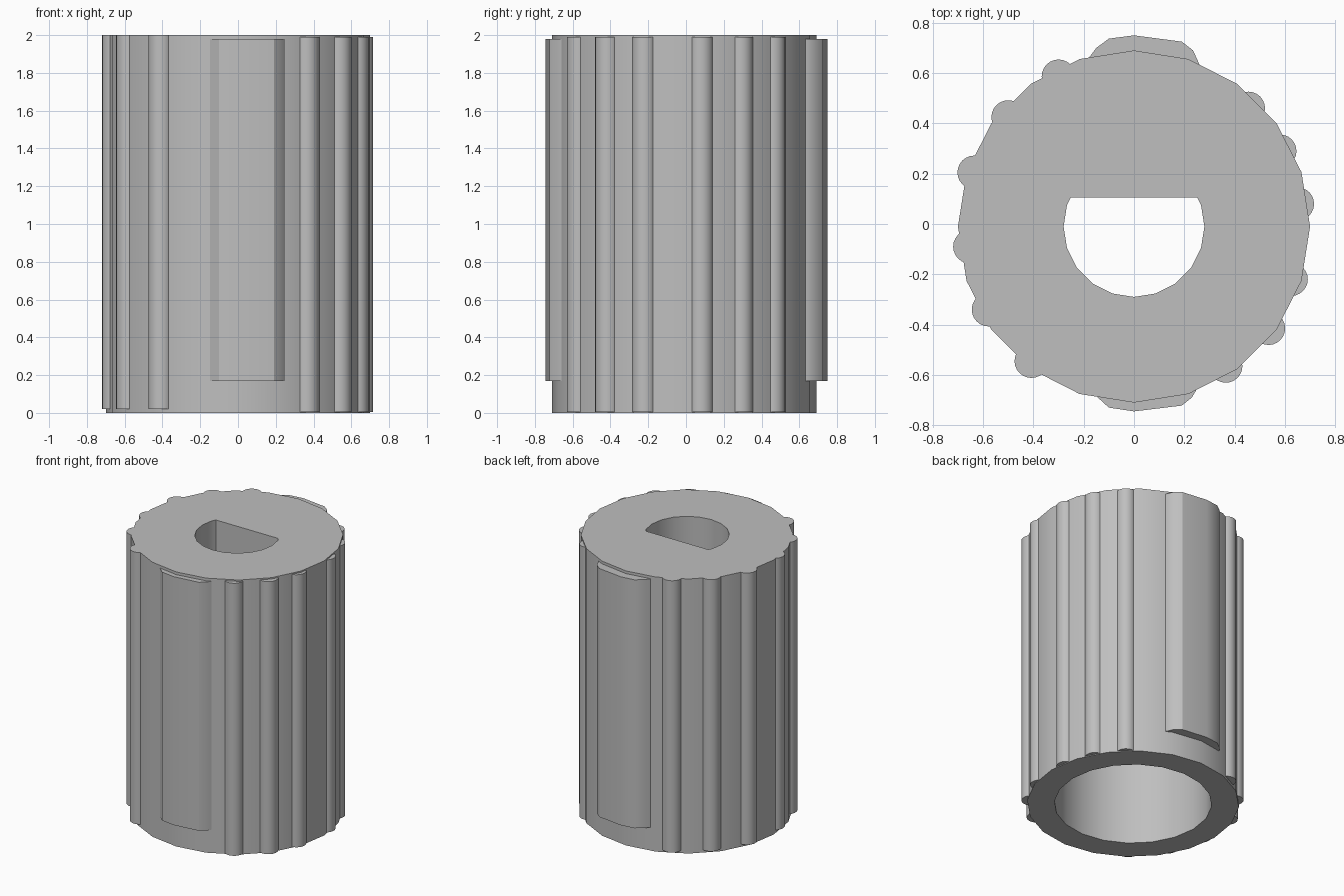
import bpy
import bmesh
import math
from mathutils import Vector

if "Cube" in bpy.data.objects:
    bpy.data.objects.remove(bpy.data.objects["Cube"])

GREY = (0.52, 0.52, 0.52, 1)
mat = bpy.data.materials.new("plain grey")
mat.use_nodes = True
mat.diffuse_color = GREY
mat.node_tree.nodes["Principled BSDF"].inputs["Base Color"].default_value = GREY

SIDES = 20
MID_Y = -0.01  # axis of the sleeve


def finish(name, bm):
    bmesh.ops.recalc_face_normals(bm, faces=bm.faces)
    mesh = bpy.data.meshes.new(name)
    bm.to_mesh(mesh)
    bm.free()
    mesh.materials.append(mat)
    obj = bpy.data.objects.new(name, mesh)
    bpy.context.collection.objects.link(obj)
    bpy.ops.object.select_all(action="DESELECT")
    obj.select_set(True)
    bpy.context.view_layer.objects.active = obj
    bpy.ops.object.shade_smooth_by_angle(angle=math.radians(30))


def circle(radius, sides=SIDES, cx=0.0, cy=MID_Y):
    steps = [2 * math.pi * i / sides for i in range(sides)]
    return [(cx + radius * math.cos(a), cy + radius * math.sin(a)) for a in steps]


def prism(name, outline, bottom, top):
    bm = bmesh.new()
    face = bm.faces.new([bm.verts.new((x, y, bottom)) for x, y in outline])
    grown = bmesh.ops.extrude_face_region(bm, geom=[face], use_keep_orig=True)
    moved = [v for v in grown["geom"] if isinstance(v, bmesh.types.BMVert)]
    bmesh.ops.translate(bm, verts=moved, vec=Vector((0, 0, top - bottom)))
    finish(name, bm)


# Sleeve: outer wall, round bore from below, D-shaped hole through the top
FLAT_Y = 0.105
d_hole = []
for x, y in circle(0.28):
    d_hole.append((x * 1.11, FLAT_Y) if y > FLAT_Y else (x, y))
outer, bore = circle(0.70), circle(0.52)
BORE_TOP = 1.0
levels = [(outer, 0), (outer, 2), (d_hole, 2), (d_hole, BORE_TOP), (bore, BORE_TOP), (bore, 0)]

bm = bmesh.new()
rings = [[bm.verts.new((x, y, z)) for x, y in ring] for ring, z in levels]
for i, low in enumerate(rings):
    high = rings[(i + 1) % len(rings)]
    for j in range(SIDES):
        k = (j + 1) % SIDES
        bm.faces.new((low[j], low[k], high[k], high[j]))
finish("sleeve", bm)

# Rounded grip ridges along both sides
left_ridges = [(0.455, 0.46), (0.58, 0.29), (0.65, 0.08),
               (0.625, -0.22), (0.535, -0.415), (0.365, -0.565)]
right_ridges = [(-0.30, 0.587), (-0.50, 0.425), (-0.635, 0.205),
                (-0.652, -0.09), (-0.578, -0.34), (-0.408, -0.545)]
for n, (x, y) in enumerate(left_ridges):
    prism(f"left_ridge_{n + 1}", circle(0.066, 24, x, y), 0.005, 1.99)
for n, (x, y) in enumerate(right_ridges):
    prism(f"right_ridge_{n + 1}", circle(0.067, 24, x, y), 0.02, 2.0)

# Raised pads on the front and back
front_pad = [(-0.155, -0.6), (-0.155, -0.68), (-0.10, -0.73), (0, -0.745),
             (0.19, -0.722), (0.23, -0.69), (0.26, -0.64), (0.26, -0.6)]
back_pad = [(-0.18, 0.6), (-0.18, 0.66), (-0.15, 0.70), (-0.10, 0.737), (0, 0.75),
            (0.19, 0.725), (0.235, 0.69), (0.26, 0.635), (0.26, 0.6)]
prism("front_pad", front_pad, 0.17, 1.98)
prism("back_pad", back_pad, 0.17, 1.98)
